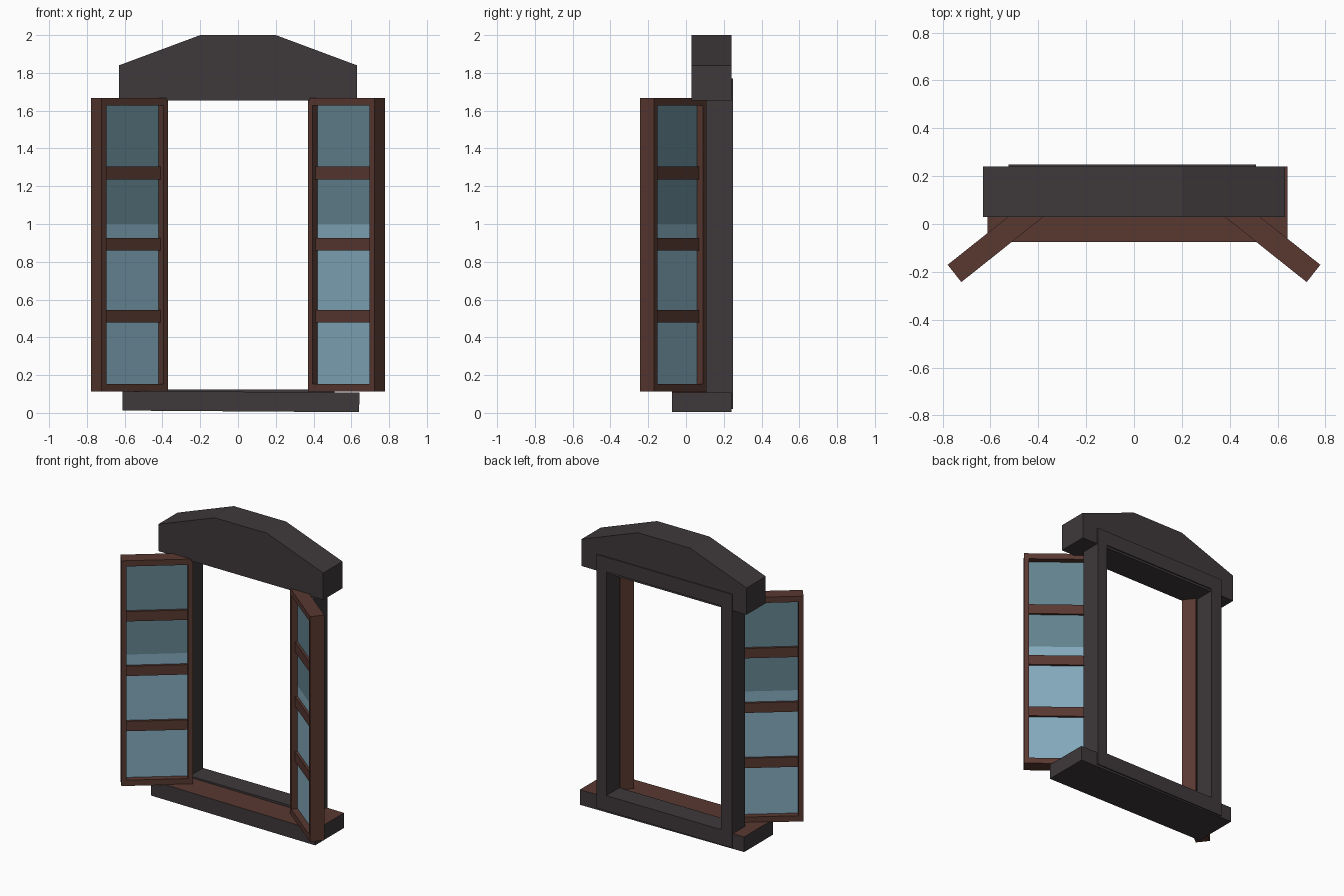
import bpy, bmesh
from math import radians
from mathutils import Matrix, Vector

cube = bpy.data.objects.get("Cube")
if cube:
    bpy.data.objects.remove(cube, do_unlink=True)


def material(name, rgb):
    m = bpy.data.materials.new(name)
    m.use_nodes = True
    m.diffuse_color = (*rgb, 1)
    m.node_tree.nodes["Principled BSDF"].inputs["Base Color"].default_value = (*rgb, 1)
    return m


stone = material("dark grey stone", (0.049, 0.041, 0.043))
wood = material("brown wood", (0.098, 0.040, 0.030))
glass_dark = material("dark blue glass", (0.125, 0.225, 0.275))
glass_light = material("light blue glass", (0.225, 0.395, 0.500))


def add_box(bm, lo, hi):
    lo, hi = Vector(lo), Vector(hi)
    size = hi - lo
    m = Matrix.Translation((lo + hi) / 2) @ Matrix.Diagonal((*size, 1))
    return bmesh.ops.create_cube(bm, size=1, matrix=m)


def finish(bm, name, mats, matrix=Matrix()):
    bm.transform(matrix)
    bmesh.ops.recalc_face_normals(bm, faces=bm.faces[:])
    mesh = bpy.data.meshes.new(name)
    bm.to_mesh(mesh)
    bm.free()
    for m in mats:
        mesh.materials.append(m)
    obj = bpy.data.objects.new(name, mesh)
    bpy.context.collection.objects.link(obj)
    return obj


# Lintel: peaked profile pushed back
bm = bmesh.new()
profile = [(-0.63, 1.655), (0.63, 1.655), (0.63, 1.84),
           (0.2, 2.0), (-0.2, 2.0), (-0.63, 1.84)]
face = bm.faces.new([bm.verts.new((x, 0.03, z)) for x, z in profile])
ext = bmesh.ops.extrude_face_region(bm, geom=[face])
bmesh.ops.translate(bm, vec=(0, 0.21, 0),
                    verts=[v for v in ext["geom"] if isinstance(v, bmesh.types.BMVert)])
finish(bm, "lintel", [stone])

# Sill: slightly tilted slab with a wooden top
bm = bmesh.new()
add_box(bm, (-0.627, -0.075, -0.052), (0.627, 0.24, 0.052))
bm.normal_update()
for f in bm.faces:
    f.material_index = int(f.normal.z > 0.5)
finish(bm, "sill", [stone, wood],
       Matrix.Translation((0.015, 0, 0.06)) @ Matrix.Rotation(radians(0.4), 4, "Y"))

# Wall frame: two jambs between a head and a foot
X0, X1, Z0, Z1 = -0.525, 0.51, 0.02, 1.77
IX0, IX1, IZ0, IZ1 = -0.44, 0.435, 0.125, 1.67
Y0, Y1 = 0.105, 0.248
bm = bmesh.new()
add_box(bm, (X0, Y0, Z0), (IX0, Y1, Z1))
add_box(bm, (IX1, Y0, Z0), (X1, Y1, Z1))
add_box(bm, (IX0, Y0, Z0), (IX1, Y1, IZ0))
add_box(bm, (IX0, Y0, IZ1), (IX1, Y1, Z1))
finish(bm, "wall_frame", [stone])

# Shutters: built from the hinge edge, swung open, mirrored to the other side
W, T, B, H = 0.449, 0.092, 0.112, 1.667
STILE, RAIL = 0.032, 0.04
swing = Matrix.Translation((0.37, 0.037, 0)) @ Matrix.Rotation(radians(-38.5), 4, "Z")
for side, s in (("left", 1), ("right", -1)):
    place = Matrix.Diagonal((s, 1, 1, 1)) @ swing

    bm = bmesh.new()
    for x in (0, W - STILE):
        add_box(bm, (x, 0, B), (x + STILE, T, H))
    for z in (B, H - RAIL):
        add_box(bm, (STILE, 0, z), (W - STILE, T, z + RAIL))
    finish(bm, side + "_shutter_frame", [wood], place)

    bm = bmesh.new()
    for z in (0.512, 0.893, 1.27):
        add_box(bm, (STILE, 0.025, z - 0.034), (W - STILE, T - 0.025, z + 0.034))
    finish(bm, side + "_shutter_bars", [wood], place)

    for part, lo, hi, mat in (("lower", B + RAIL, 1.0, glass_light),
                              ("upper", 1.0, H - RAIL, glass_dark)):
        bm = bmesh.new()
        add_box(bm, (STILE, 0.041, lo), (W - STILE, 0.051, hi))
        finish(bm, side + "_" + part + "_glass", [mat], place)
